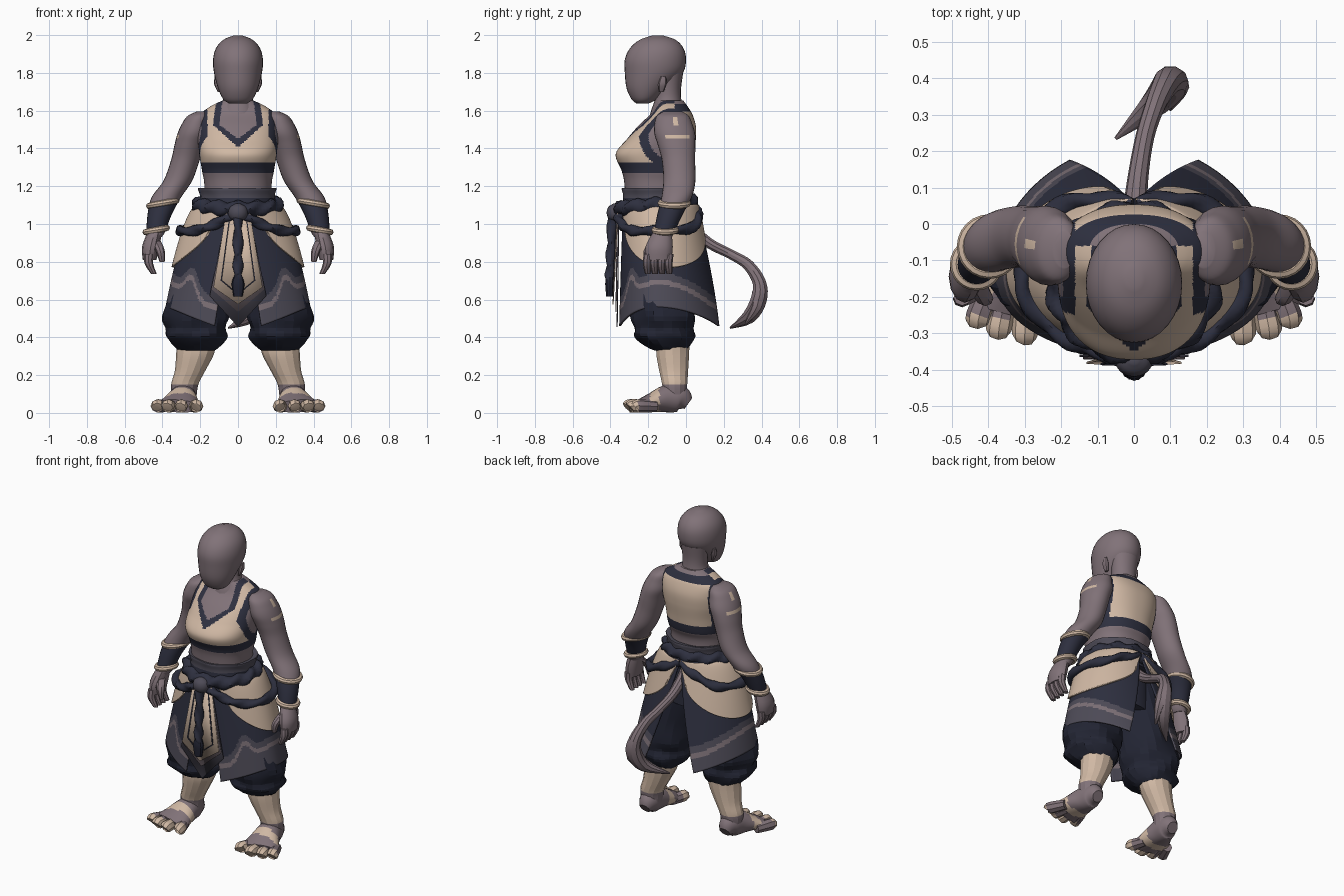
import bpy, bmesh, math
from mathutils import Vector

if "Cube" in bpy.data.objects:
    bpy.data.objects.remove(bpy.data.objects["Cube"])

COLOURS = {
    "skin": (0.22, 0.17, 0.19),
    "beige": (0.63, 0.48, 0.37),
    "navy": (0.027, 0.029, 0.05),
    "dark_navy": (0.016, 0.018, 0.033),
    "slate": (0.075, 0.07, 0.095),
    "mauve": (0.2, 0.16, 0.18),
}
MATS = {}
for label, rgb in COLOURS.items():
    m = bpy.data.materials.new(label)
    m.use_nodes = True
    m.diffuse_color = (*rgb, 1)
    bsdf = m.node_tree.nodes["Principled BSDF"]
    bsdf.inputs["Base Color"].default_value = (*rgb, 1)
    bsdf.inputs["Roughness"].default_value = 0.8
    MATS[label] = m


def make(name, verts, faces, paint, mirror=False, thick=0, angle=35):
    """Mesh object; paint is a colour name or a rule(face centre, face index)."""
    me = bpy.data.meshes.new(name)
    me.from_pydata(verts, [], faces)
    bm = bmesh.new()
    bm.from_mesh(me)
    bmesh.ops.recalc_face_normals(bm, faces=bm.faces)
    bm.to_mesh(me)
    bm.free()
    slots = []
    for p in me.polygons:
        key = paint if isinstance(paint, str) else paint(p.center, p.index)
        if key not in slots:
            slots.append(key)
            me.materials.append(MATS[key])
        p.material_index = slots.index(key)
        p.use_smooth = True
    me.set_sharp_from_angle(angle=math.radians(angle))
    ob = bpy.data.objects.new(name, me)
    bpy.context.collection.objects.link(ob)
    if thick:
        s = ob.modifiers.new("thickness", "SOLIDIFY")
        s.thickness, s.offset = thick, 0
    if mirror:
        ob.modifiers.new("mirror", "MIRROR")
    return ob


def spline(pts, steps, closed):
    """Catmull-Rom through points of any dimension."""
    n, out = len(pts), []
    get = (lambda i: pts[i % n]) if closed else (lambda i: pts[max(0, min(n - 1, i))])
    for i in range(n if closed else n - 1):
        quad = list(zip(get(i - 1), get(i), get(i + 1), get(i + 2)))
        for s in range(steps):
            t = s / steps
            out.append([0.5 * (2 * b + (c - a) * t + (2 * a - 5 * b + 4 * c - d) * t * t
                               + (3 * b - a - 3 * c + d) * t ** 3) for a, b, c, d in quad])
    return out if closed else out + [list(pts[-1])]


def sweep(name, pts, paint, sides=16, steps=4, ref=None, lobes=0, depth=0.0,
          twist=0.0, closed=False, square=1.0, **kw):
    """Loft rings (x, y, z, ra, rb); level rings unless ref gives a frame axis."""
    rows = spline(pts, steps, closed)
    n, verts = len(rows), []
    for i, (x, y, z, ra, rb) in enumerate(rows):
        a, b = Vector((1, 0, 0)), Vector((0, 1, 0))
        if ref:
            nxt = rows[(i + 1) % n] if closed else rows[min(i + 1, n - 1)]
            prv = rows[i - 1] if closed else rows[max(i - 1, 0)]
            t = (Vector(nxt[:3]) - Vector(prv[:3])).normalized()
            a = Vector(ref)
            a = (a - t * a.dot(t)).normalized()
            b = t.cross(a)
        for j in range(sides):
            p = 2 * math.pi * j / sides
            k = 1 + depth * math.cos(lobes * p + twist * i)
            c, s = math.cos(p), math.sin(p)
            c = math.copysign(abs(c) ** square, c)
            s = math.copysign(abs(s) ** square, s)
            verts.append(Vector((x, y, z)) + a * c * k * max(ra, .002) + b * s * k * max(rb, .002))
    faces = [(i * sides + j, i * sides + (j + 1) % sides,
              (i + 1) % n * sides + (j + 1) % sides, (i + 1) % n * sides + j)
             for i in range(n if closed else n - 1) for j in range(sides)]
    if not closed:
        faces += [tuple(range(sides)), tuple(range((n - 1) * sides, n * sides))]
    return make(name, verts, faces, paint, **kw)


def rope(name, path, r, closed=False, ref=(0, 0, 1), **kw):
    return sweep(name, [(*p, r, r) for p in path], "navy", sides=12, steps=8, ref=ref,
                 lobes=2, depth=0.24, twist=math.pi / 4, closed=closed, angle=50, **kw)


# Head, ears and neck
sweep("head", [(0, -.23, 1.637, .045, .03), (0, -.222, 1.66, .078, .066), (0, -.203, 1.72, .106, .112),
               (0, -.17, 1.8, .127, .154), (0, -.162, 1.87, .132, .162), (0, -.155, 1.93, .117, .142),
               (0, -.15, 1.975, .078, .095), (0, -.15, 1.999, .02, .025)], "skin", sides=32)
sweep("ear", [(.1, -.13, 1.7, .008, .012), (.112, -.125, 1.74, .014, .022), (.118, -.12, 1.78, .006, .014)],
      "skin", sides=8, mirror=True)
sweep("neck", [(0, -.1, 1.54, .13, .1), (0, -.1, 1.6, .1, .085), (0, -.095, 1.66, .078, .07),
               (0, -.092, 1.72, .078, .066), (0, -.09, 1.8, .09, .075)], "skin", sides=20)


# Torso with the cropped top
def torso_paint(c, i):
    x, y, z = abs(c.x), c.y, c.z
    if z < 1.1:
        return "navy"
    if z < 1.27:
        return "skin"
    if z < 1.325:
        return "navy"
    hole = math.hypot(y + .07, z - 1.47)
    if x > .162 and hole < .178:
        return "skin" if hole < .13 and x > .195 else "navy"
    if y < -.06:
        inner = min((z - 1.45) * 1.3, .1 - (z - 1.53) * .15)
        outer = min((z - 1.405) * 1.1, .133 - (z - 1.53) * .15)
        return "skin" if x < inner else "navy" if x < outer else "beige"
    if z > 1.595:
        return "skin" if z > 1.635 else "navy"
    return "beige"


sweep("torso", [(0, -.14, .78, .19, .15), (0, -.15, 1.0, .18, .165), (0, -.16, 1.2, .178, .165),
                (0, -.155, 1.28, .19, .185), (0, -.165, 1.37, .205, .207), (0, -.13, 1.45, .212, .182),
                (0, -.1, 1.52, .21, .152), (0, -.078, 1.58, .198, .112), (0, -.078, 1.62, .15, .088),
                (0, -.085, 1.655, .08, .07)], torso_paint, sides=160, steps=14, square=.88)


# Arms, cuffs and hands
def arm_paint(c, i):
    if .975 < c.z < 1.115:
        return "navy"
    patch = math.hypot(c.y + .06, c.z - 1.545) < .02 and c.x > .25
    stripe = abs(c.z - 1.46) < .012 and -.1 < c.y < .02 and c.x > .29
    return "beige" if patch or stripe else "skin"


sweep("arm", [(.19, -.07, 1.595, .03, .05), (.207, -.07, 1.572, .06, .085), (.222, -.067, 1.53, .075, .1),
              (.236, -.06, 1.48, .084, .108), (.256, -.05, 1.42, .08, .1), (.278, -.04, 1.34, .076, .088),
              (.318, -.035, 1.23, .076, .085), (.38, -.05, 1.14, .078, .08), (.415, -.085, 1.05, .064, .067),
              (.435, -.115, .96, .05, .055), (.445, -.125, .93, .04, .05)],
      arm_paint, sides=24, steps=6, mirror=True)
for label, (x, y, z, r) in {"upper_bracelet": (.398, -.062, 1.11, .072),
                            "lower_bracelet": (.433, -.11, .968, .056)}.items():
    ring = [(x + r * math.cos(k * math.pi / 6), y + r * math.sin(k * math.pi / 6),
             z - .2 * r * math.cos(k * math.pi / 6), .017, .017) for k in range(12)]
    sweep(label, ring, "beige", sides=8, steps=2, ref=(0, 0, 1), closed=True, mirror=True)
sweep("palm", [(.44, -.125, .96, .038, .048), (.462, -.142, .88, .046, .072), (.468, -.145, .81, .036, .068)],
      "skin", sides=12, mirror=True)
for k in range(4):
    y = -.202 + .038 * k
    sweep(f"finger_{k + 1}", [(.472, y, .84, .024, .022), (.472, y - .005, .79, .023, .022),
                              (.445, y, .735, .015, .015)], "skin", sides=8, steps=3, mirror=True)
sweep("thumb", [(.435, -.16, .91, .026, .026), (.412, -.2, .86, .024, .024), (.402, -.205, .8, .014, .014)],
      "skin", sides=8, mirror=True)

# Legs: bloomers, wrapped calves, feet
sweep("trouser_leg", [(.215, -.08, .33, .095, .085), (.217, -.095, .355, .125, .12), (.222, -.115, .405, .162, .16),
                      (.222, -.12, .45, .158, .155), (.22, -.12, .51, .178, .17), (.2, -.13, .62, .165, .165),
                      (.15, -.14, .8, .145, .155), (.1, -.14, 1.0, .09, .14)],
      "dark_navy", sides=22, steps=3, lobes=5, depth=.045, twist=.6, mirror=True, angle=12)
sweep("calf", [(.285, -.06, .08, .065, .06), (.282, -.06, .15, .072, .068), (.255, -.065, .22, .08, .078),
               (.23, -.07, .3, .098, .088), (.222, -.07, .35, .104, .09)],
      lambda c, i: "beige" if c.z > .15 else "skin", sides=14, mirror=True, angle=20)
sweep("foot", [(.285, .012, .05, .035, .035), (.285, -.03, .075, .06, .07), (.292, -.1, .075, .074, .074),
               (.305, -.18, .054, .1, .052), (.32, -.245, .036, .118, .035)],
      lambda c, i: "beige" if -.19 < c.y < -.14 else "skin", sides=18, steps=6, ref=(1, 0, 0), mirror=True)
for k, (x, y) in enumerate([(.22, -.28), (.3, -.295), (.37, -.28), (.425, -.25)]):
    sweep(f"toe_{k + 1}", [(.3 + (x - .3) * .7, y + .09, .034, .03, .03), (x, y, .037, .036, .036),
                           (x * 1.01, y - .018, .03, .03, .028)],
          lambda c, i: "beige" if c.y < -.25 else "skin", sides=8, ref=(1, 0, 0), mirror=True)


# Skirt layers: one half wraps from front to back around the hips
def panel(name, start, end, hem, out, paint, nu=90, nv=64):
    verts = []
    for j in range(nv + 1):
        v = j / nv
        for i in range(nu + 1):
            u = i / nu
            a = math.radians((start[0] + (start[1] - start[0]) * v) * (1 - u)
                             + (end[0] + (end[1] - end[0]) * v) * u)
            z = 1.1 + (hem(u) - 1.1) * v
            t = max(0, (1.1 - z) / .65)
            d = (.19 + .03 * t if math.cos(a) > 0 else .19 + .16 * t) + out
            verts.append(((.2 + .2 * t ** .6 + out) * math.sin(a), -.14 - d * math.cos(a), z))
    w = nu + 1
    faces = [(j * w + i, j * w + i + 1, (j + 1) * w + i + 1, (j + 1) * w + i)
             for j in range(nv) for i in range(nu)]
    rule = lambda c, k: paint((k % nu) / nu, (k // nu) / nv)
    return make(name, verts, faces, rule, mirror=True, thick=.01)


def skirt_paint(u, v):
    wave = .8 + .05 * math.cos(2 * math.pi * u) - .16 * math.exp(-((u - .2) / .07) ** 2)
    if abs(v - wave) < .024:
        return "mauve"
    return "slate" if v > wave - .09 else "navy"


panel("skirt", (8, 18), (179, 154), lambda u: .46 + .1 * math.sin(math.pi * u), 0, skirt_paint)
panel("jacket_tail", (16, 31), (179, 168), lambda u: .97 - .2 * abs(math.sin(math.pi * u)) ** .6, .014,
      lambda u, v: "beige")


# Front cloth strips, mirrored halves meeting on the centre line
def plate(name, outline, paint, front, slope):
    verts = [(x, front - slope * (1.1 - z), z) for x, z in outline]
    make(name, verts, [tuple(range(len(verts)))], paint, mirror=True, thick=.006)


plate("under_cloth", [(0, 1.05), (.06, 1.05), (.15, .62), (0, .455)], "slate", -.355, .015)
plate("under_cloth_edge", [(0, 1.0), (.06, 1.0), (.14, .655), (0, .535)], "mauve", -.362, .015)
plate("front_cloth", [(0, 1.08), (.06, 1.08), (.13, .665), (0, .575)], "beige", -.36, .05)
plate("front_cloth_line", [(.04, 1.05), (.045, 1.05), (.092, .7), (.03, .65), (.03, .657), (.086, .703)],
      "navy", -.365, .05)

# Sash, rope belt, knot and hanging cord
sweep("sash", [(0, -.15, 1.03, .222, .19), (0, -.15, 1.09, .205, .19), (0, -.15, 1.15, .198, .185),
               (0, -.15, 1.19, .208, .188), (0, -.15, 1.18, .17, .15)],
      lambda c, i: "slate" if c.z > 1.14 else "navy", sides=28, lobes=7, depth=.02, twist=.3)
circle = [math.pi * k / 6 for k in range(12)]
rope("rope_belt", [(.205 * math.sin(a), -.16 - .185 * math.cos(a), 1.1 - .02 * math.cos(a)) for a in circle],
     .038, closed=True)
rope("rope_swag", [(.03, -.36, 1.05), (.12, -.34, 1.0), (.225, -.285, .965), (.308, -.16, .965),
                   (.25, .015, .975), (.12, .065, 1.03), (0, .05, 1.08)], .025, mirror=True)
sweep("knot", [(0, -.375, 1.012, .012, .01), (0, -.375, 1.03, .042, .036), (0, -.375, 1.06, .052, .045),
               (0, -.375, 1.09, .042, .036), (0, -.375, 1.108, .012, .01)], "slate")
rope("hanging_cord", [(0, -.39, 1.04), (0, -.395, .9), (0, -.4, .78), (0, -.403, .7)], .024, ref=(1, 0, 0))
sweep("cord_tassel", [(0, -.403, .72, .024, .022), (0, -.403, .68, .034, .026), (0, -.403, .615, .024, .02)],
      "dark_navy", sides=10)

# Tail with a split tuft
sweep("tail", [(0, .0, 1.0, .036, .036), (.01, .12, .9, .029, .029), (.03, .24, .838, .026, .027),
               (.06, .33, .782, .029, .031), (.09, .388, .69, .038, .037), (.1, .385, .6, .05, .045),
               (.06, .335, .51, .04, .038), (-.05, .235, .45, .005, .005)],
      "skin", sides=10, ref=(1, 0, 0), angle=25)
sweep("tail_tuft", [(.095, .385, .64, .038, .036), (.118, .375, .56, .034, .032), (.1, .315, .47, .005, .005)],
      "skin", sides=8, ref=(1, 0, 0), angle=25)
